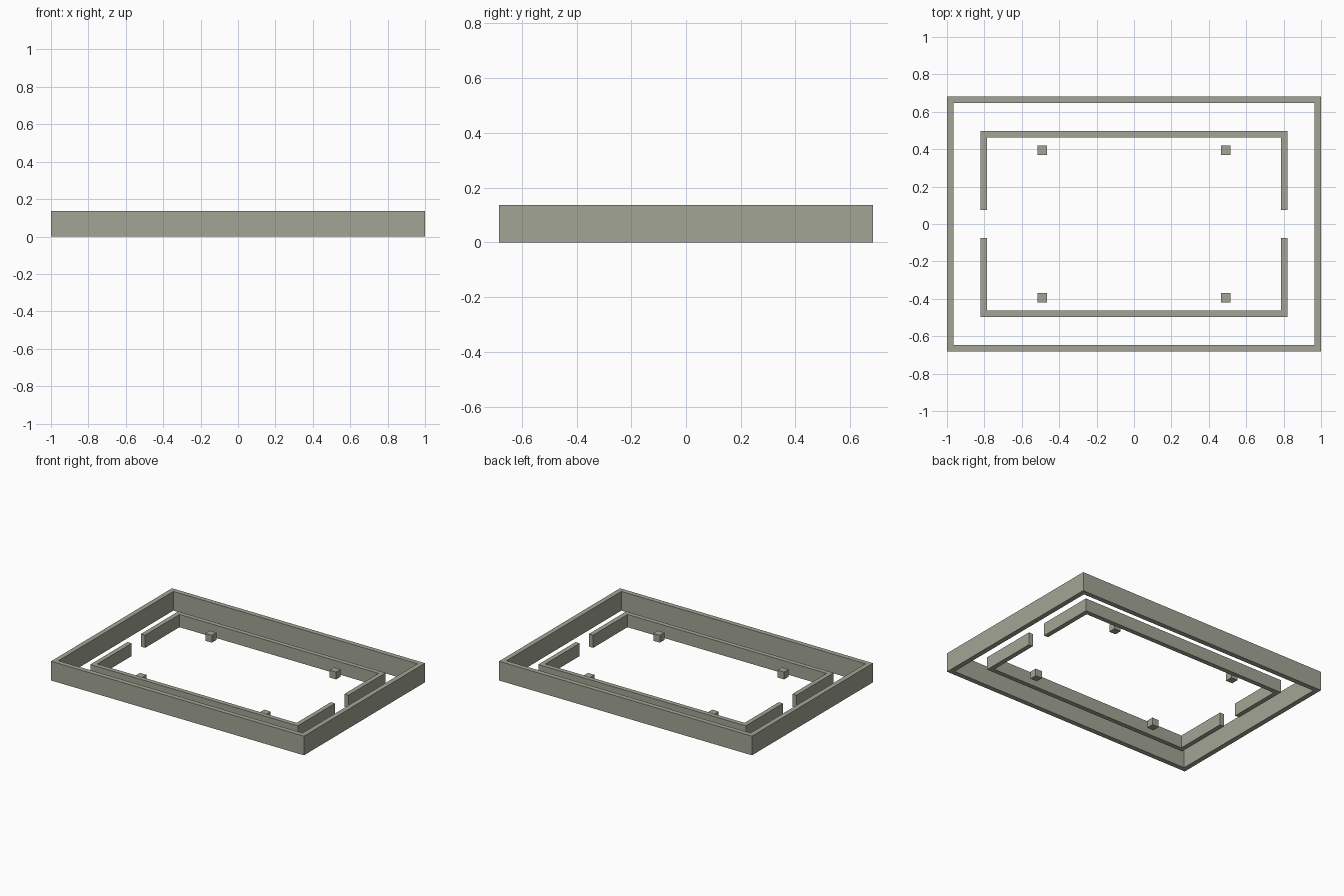
import bpy, bmesh

if "Cube" in bpy.data.objects:
    bpy.data.objects.remove(bpy.data.objects["Cube"])

# Olive grey stone colour shared by every part
stone = bpy.data.materials.new("olive_grey")
stone.diffuse_color = (0.36, 0.375, 0.30, 1)
stone.use_nodes = True
stone.node_tree.nodes["Principled BSDF"].inputs["Base Color"].default_value = stone.diffuse_color


def extrude_outline(name, outer, inner, height, closed):
    """Upright wall between an outer and an inner outline, standing on z = 0."""
    bm = bmesh.new()
    rows = [[bm.verts.new((x, y, z)) for x, y in path]
            for z in (0, height) for path in (outer, inner)]
    ob, ib, ot, it = rows
    n = len(outer)
    for i in range(n if closed else n - 1):
        j = (i + 1) % n
        for a, b in ((ob, ot), (ot, it), (it, ib), (ib, ob)):
            bm.faces.new((a[i], a[j], b[j], b[i]))
    if not closed:
        for i in (0, n - 1):
            bm.faces.new((ob[i], ot[i], it[i], ib[i]))
    bmesh.ops.recalc_face_normals(bm, faces=bm.faces)
    mesh = bpy.data.meshes.new(name)
    bm.to_mesh(mesh)
    bm.free()
    mesh.materials.append(stone)
    obj = bpy.data.objects.new(name, mesh)
    bpy.context.collection.objects.link(obj)
    return obj


def rectangle(x, y):
    return [(-x, -y), (x, -y), (x, y), (-x, y)]


def bracket(x, y, gap, side):
    return [(-x, side * gap), (-x, side * y), (x, side * y), (x, side * gap)]


# Outer perimeter wall
extrude_outline("outer_wall", rectangle(1.0, 0.683), rectangle(0.965, 0.648), 0.137, True)

# Lower inner wall in two halves, open at both ends
for label, side in (("front", -1), ("back", 1)):
    extrude_outline("inner_wall_" + label, bracket(0.82, 0.496, 0.076, side),
                    bracket(0.787, 0.463, 0.076, side), 0.091, False)

# Four small corner blocks, set slightly above the base
for xl, sx in (("left", -1), ("right", 1)):
    for yl, sy in (("front", -1), ("back", 1)):
        bpy.ops.mesh.primitive_cube_add(size=1, location=(sx * 0.491, sy * 0.395, 0.0375))
        block = bpy.context.object
        block.name = f"block_{yl}_{xl}"
        block.scale = (0.052, 0.052, 0.052)
        block.data.materials.append(stone)
